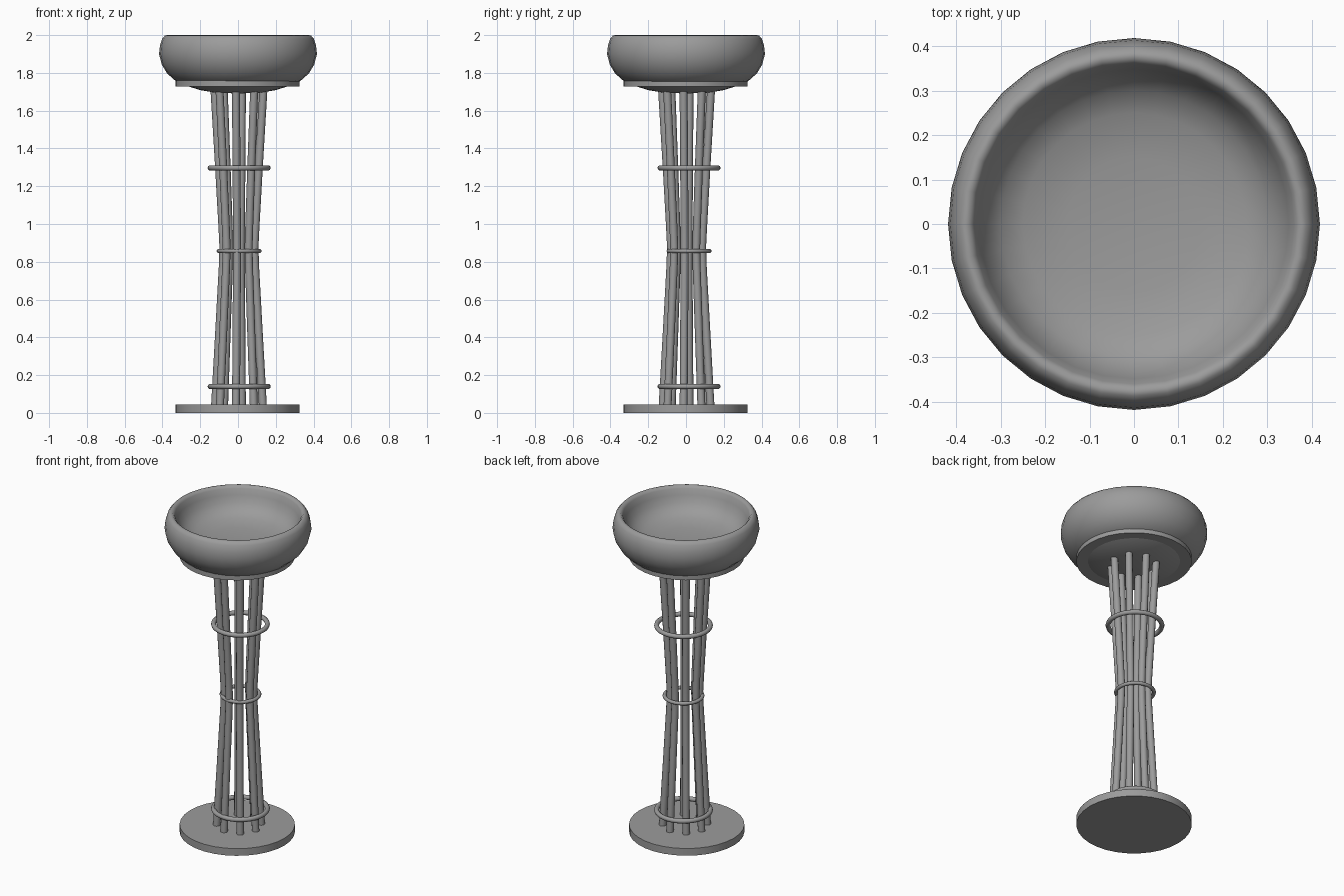
import bpy
import bmesh
import math
from mathutils import Vector

cube = bpy.data.objects.get("Cube")
if cube:
    bpy.data.objects.remove(cube, do_unlink=True)

grey = bpy.data.materials.new("mid_grey")
grey.use_nodes = True
grey.diffuse_color = (0.33, 0.33, 0.33, 1)
grey.node_tree.nodes["Principled BSDF"].inputs["Base Color"].default_value = grey.diffuse_color


def finish(obj, angle=40):
    """Colour the part and smooth it, keeping hard edges."""
    obj.data.materials.clear()
    obj.data.materials.append(grey)
    bpy.ops.object.select_all(action="DESELECT")
    obj.select_set(True)
    bpy.context.view_layer.objects.active = obj
    bpy.ops.object.shade_smooth_by_angle(angle=math.radians(angle))


def add_mesh(name, bm):
    mesh = bpy.data.meshes.new(name)
    bmesh.ops.recalc_face_normals(bm, faces=bm.faces)
    bm.to_mesh(mesh)
    bm.free()
    obj = bpy.data.objects.new(name, mesh)
    bpy.context.collection.objects.link(obj)
    return obj


def lathe(name, profile, steps=32):
    """Spin a (radius, height) profile around the vertical axis."""
    bm = bmesh.new()
    verts = [bm.verts.new((r, 0, z)) for r, z in profile]
    edges = [bm.edges.new(pair) for pair in zip(verts, verts[1:])]
    bmesh.ops.spin(bm, geom=verts + edges, axis=(0, 0, 1), cent=(0, 0, 0),
                   angle=math.tau, steps=steps)
    bmesh.ops.remove_doubles(bm, verts=bm.verts, dist=0.0005)
    finish(add_mesh(name, bm), 60)


def disc(name, bottom, top):
    bpy.ops.mesh.primitive_cylinder_add(vertices=32, radius=0.328, depth=top - bottom,
                                        location=(-0.003, -0.003, (bottom + top) / 2))
    bpy.context.object.name = name
    finish(bpy.context.object)


def hoop(name, z, radius, thickness):
    bpy.ops.mesh.primitive_torus_add(major_segments=40, minor_segments=10, major_radius=radius,
                                     minor_radius=thickness, location=(0.006, 0.016, z))
    bpy.context.object.name = name
    finish(bpy.context.object, 60)


def rod(name, angle, sides=12, thickness=0.021):
    """A thin round bar that leans in to the waist and out again."""
    bm = bmesh.new()
    out = Vector((math.cos(angle), math.sin(angle), 0))
    rings = []
    for reach, z in [(0.128, 0.03), (0.106, 0.42), (0.086, 0.78), (0.083, 0.88),
                     (0.088, 0.98), (0.106, 1.3), (0.131, 1.715)]:
        centre = Vector((0.005, 0.003, z)) + out * reach
        ring = []
        for i in range(sides):
            a = math.tau * i / sides
            ring.append(bm.verts.new(centre + thickness * Vector((math.cos(a), math.sin(a), 0))))
        rings.append(ring)
    for low, high in zip(rings, rings[1:]):
        for i in range(sides):
            j = (i + 1) % sides
            bm.faces.new((low[i], low[j], high[j], high[i]))
    bm.faces.new(rings[0])
    bm.faces.new(rings[-1])
    finish(add_mesh(name, bm))


# Round dished seat: underside, bulging side, rolled rim, hollow
lathe("seat", [(0, 1.691), (0.12, 1.695), (0.2, 1.709), (0.265, 1.729), (0.33, 1.757),
               (0.375, 1.797), (0.404, 1.845), (0.418, 1.9), (0.413, 1.945), (0.402, 1.98),
               (0.387, 1.998), (0.372, 2.0), (0.36, 1.985), (0.348, 1.95), (0.33, 1.91),
               (0.3, 1.875), (0.25, 1.85), (0.15, 1.835), (0, 1.83)])

# Plates under the seat and on the floor
disc("seat_plate", 1.728, 1.768)
disc("base_plate", 0, 0.045)

# Cage of rods
for n in range(8):
    rod(f"rod_{n + 1}", math.radians(45 * n - 7))

# Hoops around the rods
hoop("lower_hoop", 0.14, 0.153, 0.014)
hoop("waist_hoop", 0.857, 0.108, 0.011)
hoop("upper_hoop", 1.297, 0.153, 0.014)
